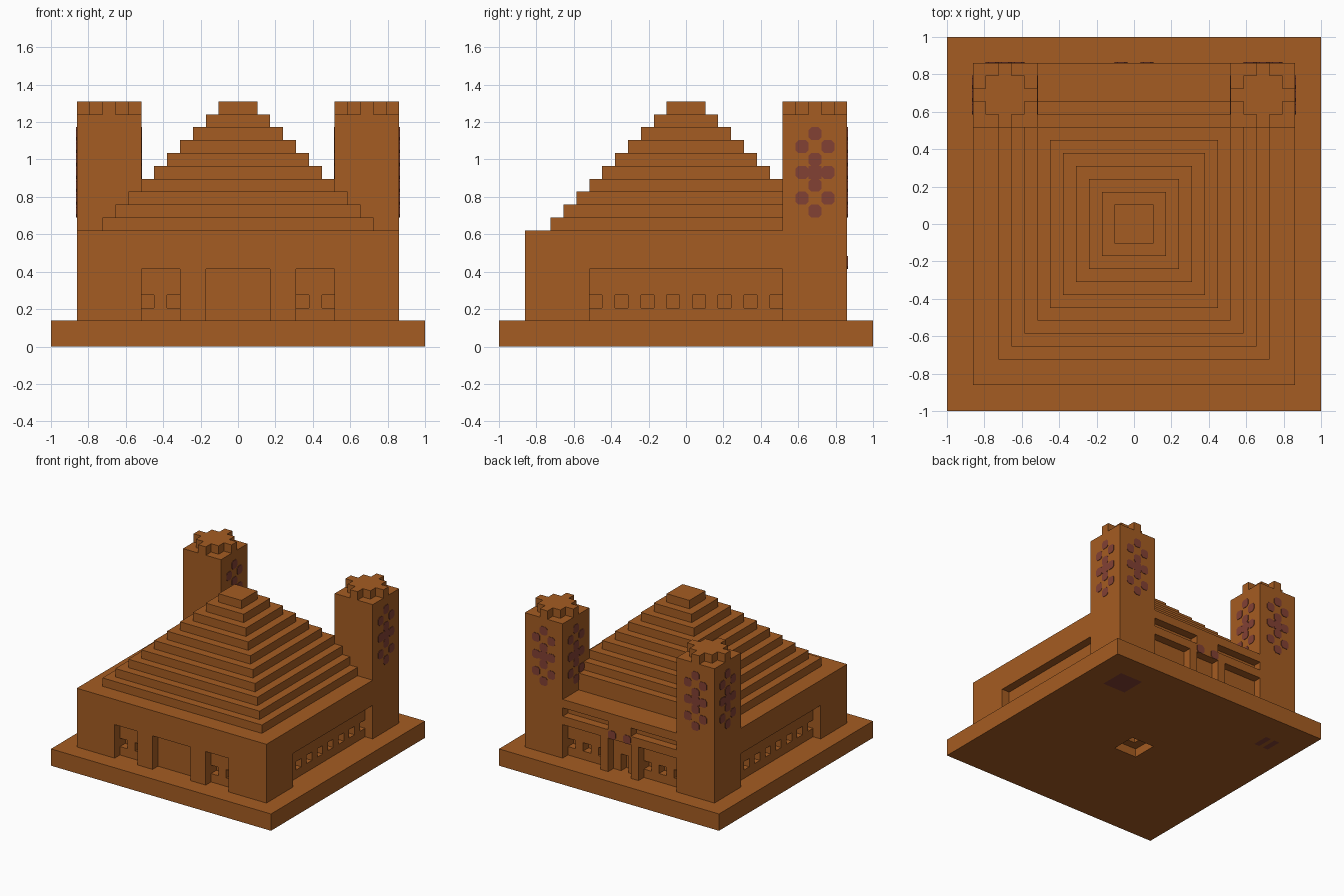
import bpy
import math
from mathutils import Matrix, Vector

U = 2 / 29  # one building block

cube = bpy.data.objects.get("Cube")
if cube:
    bpy.data.objects.remove(cube, do_unlink=True)


def make_material(name, color):
    mat = bpy.data.materials.new(name)
    mat.use_nodes = True
    mat.diffuse_color = (*color, 1)
    mat.node_tree.nodes["Principled BSDF"].inputs["Base Color"].default_value = (*color, 1)
    return mat


clay = make_material("clay_brown", (0.376, 0.107, 0.016))
plum = make_material("plum_brown", (0.225, 0.052, 0.034))


def add_mesh(name, verts, faces, mat):
    mesh = bpy.data.meshes.new(name)
    mesh.from_pydata(verts, [], faces)
    mesh.materials.append(mat)
    obj = bpy.data.objects.new(name, mesh)
    bpy.context.collection.objects.link(obj)
    return obj


def prism(name, outline, z0, z1, mat=clay, frame=Matrix()):
    """Extrude an outline, given in blocks, between two heights."""
    n = len(outline)
    verts = [frame @ Vector((x, y, z)) * U for z in (z0, z1) for x, y in outline]
    faces = [list(range(n))[::-1], list(range(n, 2 * n))]
    faces += [(i, (i + 1) % n, (i + 1) % n + n, i + n) for i in range(n)]
    return add_mesh(name, verts, faces, mat)


def box(name, x, y, z, mat=clay):
    outline = [(x[0], y[0]), (x[1], y[0]), (x[1], y[1]), (x[0], y[1])]
    return prism(name, outline, z[0], z[1], mat)


def carve(target, boxes):
    """Cut boxes out of a part one after another, then drop the cutters."""
    for ranges in boxes:
        cutter = box("cutter", *ranges)
        cutter.hide_render = True
        mod = target.modifiers.new("carve", "BOOLEAN")
        mod.operation = "DIFFERENCE"
        mod.solver = "EXACT"
        mod.object = cutter
        bpy.context.view_layer.objects.active = target
        bpy.ops.object.modifier_apply(modifier=mod.name)
        bpy.data.objects.remove(cutter, do_unlink=True)


def both_sides(low, high):
    return [(low, high), (-high, -low)]


# Plinth with a stepped socket underneath
plinth = box("plinth", (-14.5, 14.5), (-14.5, 14.5), (0, 2))
inlays = [((8.5, 11.5), (8.5, 11.5)), ((-10.3, -9.6), (9, 11)), ((-11.5, -10.8), (9, 11))]
carve(plinth, [((-1.5, 1.5), (-1.5, 1.5), (-1, 1)), ((-.5, .5), (-.5, .5), (-1, 1.9))]
      + [(x, y, (-1, .05)) for x, y in inlays])
for x, y in inlays:
    box("underside_inlay", x, y, (0, .05), plum)
box("socket_inlay", (-.5, .5), (-.5, .5), (1.8, 1.9), plum)

# Main hall: recessed bays first, then the small windows inside them
hall = box("hall", (-12.5, 12.5), (-12.5, 12.5), (2, 9))
bay, window, slot = (1.9, 6), (3, 4), (7, 8)
front, back = (-13, -11.5), (11.5, 13)
front_deep, back_deep = (-13, -10.5), (10.5, 13)
cuts = [((-2.5, 2.5), front, bay), ((-1.5, 1.5), back, bay)]
for x in both_sides(4.5, 7.5):
    cuts.append((x, front, bay))
for x in both_sides(2.5, 7.5):
    cuts.append((x, back, bay))
for x in both_sides(1.5, 7.5):
    cuts.append((x, back, slot))
for x in both_sides(11.5, 13):
    cuts.append((x, (-7.5, 7.5), bay))
for c in (3, 5, 7):
    for x in both_sides(c - .5, c + .5):
        cuts.append((x, back_deep, window))
        if c > 3:
            cuts.append((x, front_deep, window))
for x in both_sides(10.5, 13):
    for c in range(-7, 8, 2):
        cuts.append((x, (c - .5, c + .5), window))
cuts.append(((-.5, .5), back_deep, (1.9, 4)))
carve(hall, cuts)

# Stepped pyramid roof, the lowest step cut short at the back
for k in range(10):
    h = 10.5 - k
    box("roof_step", (-h, h), (-h, min(h, 9.5)), (9 + k, 10 + k))

# Ornament tiles: octagons on a wall, frame maps local x, y, z to across, up, out
def tile(origin, angle, across, up, square=False):
    frame = (Matrix.Translation(origin) @ Matrix.Rotation(angle, 4, "Z")
             @ Matrix.Rotation(math.pi / 2, 4, "X"))
    c = .5 if square else .28
    corner = [(.5, -c), (.5, c), (c, .5), (-c, .5), (-.5, c), (-.5, -c), (-c, -.5), (c, -.5)]
    if square:
        corner = corner[1::2]
    outline = [(across + x, up + y) for x, y in corner]
    prism("ornament_tile", outline, 0, .05, plum, frame)


pattern = {-3: [0], -2: [-1, 1], -1: [0], 0: [-1, 0, 1], 1: [0], 2: [-1, 1], 3: [0]}

# Two back towers with notched crowns
for s in (-1, 1):
    cx, cy = 10 * s, 10
    box("tower", (cx - 2.5, cx + 2.5), (cy - 2.5, cy + 2.5), (9, 18))
    quarter = [(2.5, -.5), (2.5, .5), (1.5, .5), (1.5, 1.5), (.5, 1.5)]
    crown = []
    for q in range(4):
        turn = Matrix.Rotation(q * math.pi / 2, 2)
        crown += [Vector((cx, cy)) + turn @ Vector(p) for p in quarter]
    prism("tower_crown", crown, 18, 19)
    for angle in (math.pi / 2, math.pi, -math.pi / 2):
        out = Vector((math.sin(angle), -math.cos(angle), 0)) * 2.5
        for up, columns in pattern.items():
            for across in columns:
                tile(Vector((cx, cy, 13.5)) + out, angle, across, up, across == 0 == up)

# Pair of tiles over the back door
for across in (-1, 1):
    tile(Vector((0, 12.5, 6.5)), math.pi, across, 0)
